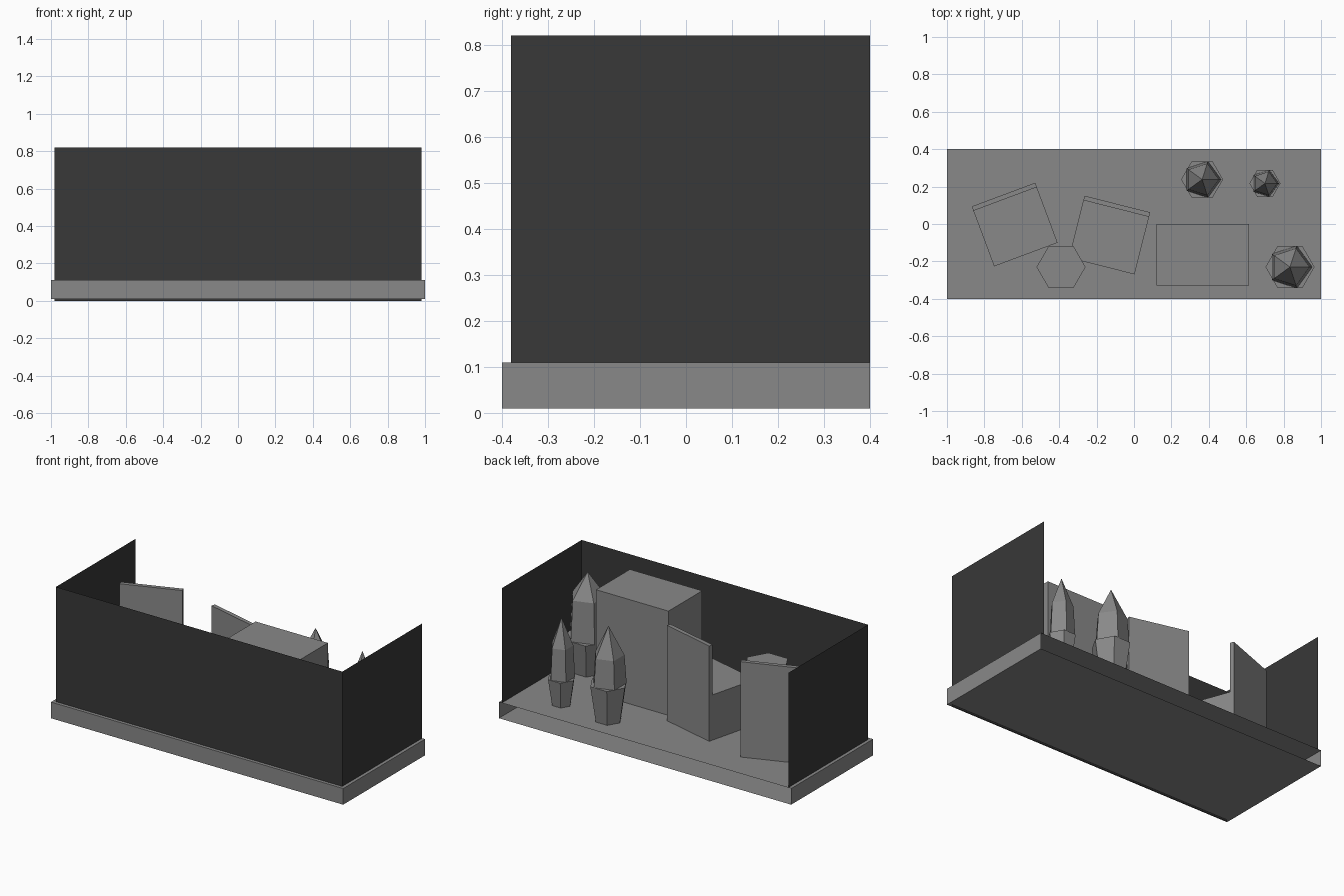
import bpy, bmesh, math
from mathutils import Matrix, Vector

cube = bpy.data.objects.get("Cube")
if cube:
    bpy.data.objects.remove(cube, do_unlink=True)

FLOOR = 0.11
TOP = 0.82


def material(name, value):
    mat = bpy.data.materials.new(name)
    colour = (value, value, value, 1)
    mat.use_nodes = True
    mat.diffuse_color = colour
    mat.node_tree.nodes["Principled BSDF"].inputs["Base Color"].default_value = colour
    return mat


grey = material("mid grey", 0.25)
dark = material("dark grey", 0.04)


def finish(name, bm, mat):
    mesh = bpy.data.meshes.new(name)
    bm.to_mesh(mesh)
    bm.free()
    mesh.materials.append(mat)
    obj = bpy.data.objects.new(name, mesh)
    bpy.context.collection.objects.link(obj)
    return obj


def box(name, low, high, mat=grey, open_back=False):
    bm = bmesh.new()
    low, high = Vector(low), Vector(high)
    bmesh.ops.create_cube(bm, size=1)
    bmesh.ops.scale(bm, vec=high - low, verts=bm.verts)
    bmesh.ops.translate(bm, vec=(low + high) / 2, verts=bm.verts)
    if open_back:
        back = [f for f in bm.faces if f.normal.y > 0.9]
        bmesh.ops.delete(bm, geom=back, context='FACES')
    return finish(name, bm, mat)


def sheet(name, start, end, bottom):
    """Upright single-sided sheet between two plan points."""
    bm = bmesh.new()
    corners = [(*start, bottom), (*end, bottom), (*end, TOP), (*start, TOP)]
    bm.faces.new([bm.verts.new(c) for c in corners])
    return finish(name, bm, dark)


def prism(name, sides, centre, rings):
    """Stack of regular rings (radius, height above floor); radius 0 is a tip."""
    bm = bmesh.new()
    loops = []
    for radius, height in rings:
        count = sides if radius else 1
        loops.append([bm.verts.new((centre[0] + radius * math.cos(math.tau * i / sides),
                                    centre[1] + radius * math.sin(math.tau * i / sides),
                                    FLOOR + height)) for i in range(count)])
    bm.faces.new(loops[0][::-1])
    for a, b in zip(loops, loops[1:]):
        for i in range(sides):
            j = (i + 1) % sides
            if len(b) == 1:
                bm.faces.new((a[i], a[j], b[0]))
            else:
                bm.faces.new((a[i], a[j], b[j], b[i]))
    if len(loops[-1]) > 1:
        bm.faces.new(loops[-1])
    return finish(name, bm, grey)


# Hollow platform, open at the back
box("platform", (-1, -0.4, 0.01), (1, 0.4, FLOOR), open_back=True)

# Thin screens on three sides
sheet("front_screen", (-0.98, -0.38), (0.98, -0.38), 0)
sheet("left_screen", (0.98, -0.38), (0.98, 0.4), FLOOR)
sheet("right_screen", (-0.98, 0.4), (-0.98, -0.38), FLOOR)

# Counter block
box("counter", (0.12, -0.33, FLOOR), (0.615, 0, 0.755))

# Chairs: seat block with an upright back panel
for side, x, y, angle in (("right", -0.638, -0.003, 20.5), ("left", -0.131, -0.059, -14.2)):
    place = Matrix.Translation((x, y, 0)) @ Matrix.Rotation(math.radians(angle), 4, 'Z')
    seat = box(side + "_chair_seat", (-0.181, -0.171, FLOOR), (0.181, 0.171, 0.39))
    back = box(side + "_chair_back", (-0.181, 0.146, 0.39), (0.181, 0.171, 0.70))
    for part in (seat, back):
        part.data.transform(place)

# Six-sided side table
prism("side_table", 6, (-0.39, -0.23), [(0.093, 0), (0.131, 0.375)])

# Potted shrubs: tapered pot and pointed five-sided foliage
shrubs = (("front", 0.834, -0.23, 0.131, 0.21, 0.46, 0.61),
          ("back", 0.364, 0.238, 0.112, 0.225, 0.40, 0.58),
          ("small", 0.70, 0.217, 0.083, 0.165, 0.36, 0.535))
for name, x, y, r, rim, shoulder, tip in shrubs:
    prism(name + "_pot", 6, (x, y), [(0.7 * r, 0), (r, rim)])
    prism(name + "_foliage", 5, (x, y), [(0.91 * r, rim), (0.8 * r, shoulder), (0, tip)])
